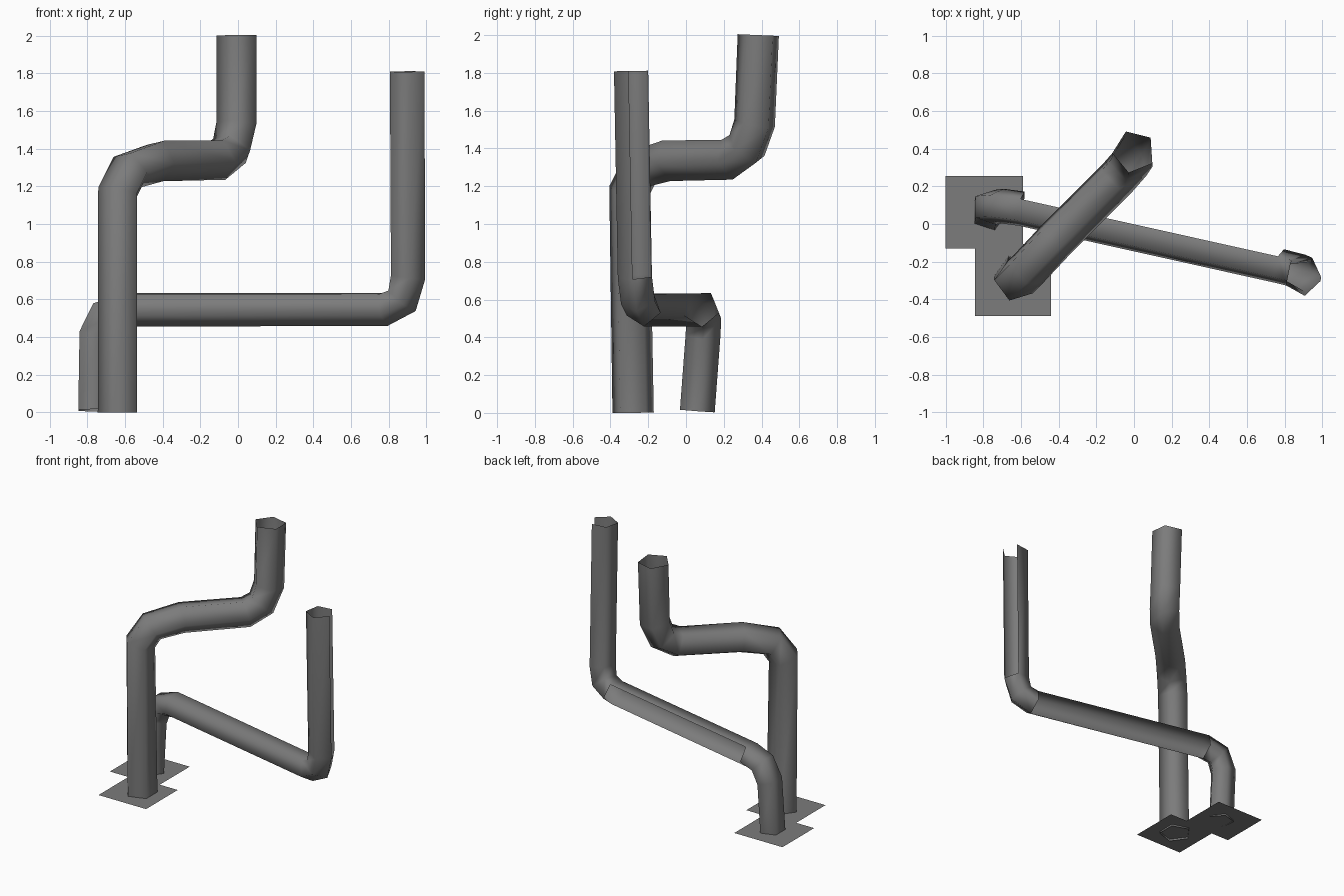
import bpy, bmesh, math
from mathutils import Vector

cube = bpy.data.objects.get("Cube")
if cube:
    bpy.data.objects.remove(cube, do_unlink=True)

grey = bpy.data.materials.new("pipe_grey")
grey.use_nodes = True
colour = (0.2, 0.2, 0.2, 1)
grey.diffuse_color = colour
grey.node_tree.nodes["Principled BSDF"].inputs["Base Color"].default_value = colour

SIDES = 5


def finish(name, bm, smooth):
    mesh = bpy.data.meshes.new(name)
    for face in bm.faces:
        face.smooth = smooth
    bm.to_mesh(mesh)
    bm.free()
    mesh.materials.append(grey)
    obj = bpy.data.objects.new(name, mesh)
    bpy.context.collection.objects.link(obj)


def pipe(name, path, radius, gaps=()):
    """Open five-sided tube swept along a path; gaps lists (segment, side) left open."""
    points = [Vector(p) for p in path]
    bm = bmesh.new()
    rings = []
    frame = Vector((1, 0, 0))
    last = Vector((0, 0, 1))
    for i, p in enumerate(points):
        back = (p - points[max(i - 1, 0)]).normalized()
        ahead = (points[min(i + 1, len(points) - 1)] - p).normalized()
        tangent = (back + ahead).normalized()
        frame = last.rotation_difference(tangent) @ frame
        last = tangent
        side = tangent.cross(frame)
        ring = []
        for k in range(SIDES):
            a = math.tau * k / SIDES + (0 if gaps else math.pi / SIDES)
            ring.append(bm.verts.new(p + radius * (math.cos(a) * frame + math.sin(a) * side)))
        rings.append(ring)
    for s, (low, high) in enumerate(zip(rings, rings[1:])):
        for k in range(SIDES):
            if (s, k) not in gaps:
                n = (k + 1) % SIDES
                bm.faces.new((low[k], low[n], high[n], high[k]))
    finish(name, bm, True)


def plate(name, x0, x1, y0, y1, z):
    bm = bmesh.new()
    bm.faces.new([bm.verts.new(c) for c in ((x0, y0, z), (x1, y0, z), (x1, y1, z), (x0, y1, z))])
    finish(name, bm, False)


# Thick pipe with two elbows
pipe("tall_pipe", [(-0.63, -0.28, 0), (-0.63, -0.3, 1.17), (-0.57, -0.24, 1.29),
                   (-0.42, -0.08, 1.34), (-0.1, 0.24, 1.345), (-0.03, 0.32, 1.4),
                   (0, 0.365, 1.53), (0, 0.385, 2)], 0.115)

# Thin pipe with two elbows, open along the back of its long runs
pipe("long_pipe", [(-0.77, 0.06, 0.01), (-0.765, 0.09, 0.41), (-0.715, 0.095, 0.52),
                   (-0.6, 0.08, 0.552), (0.77, -0.225, 0.552), (0.87, -0.25, 0.6),
                   (0.9, -0.265, 0.72), (0.895, -0.285, 1.81)], 0.097,
     gaps={(3, 0), (3, 1), (6, 0)})

# Square base plates
plate("tall_pipe_plate", -0.845, -0.44, -0.49, -0.105, 0.014)
plate("long_pipe_plate", -1, -0.59, -0.13, 0.255, 0.016)
